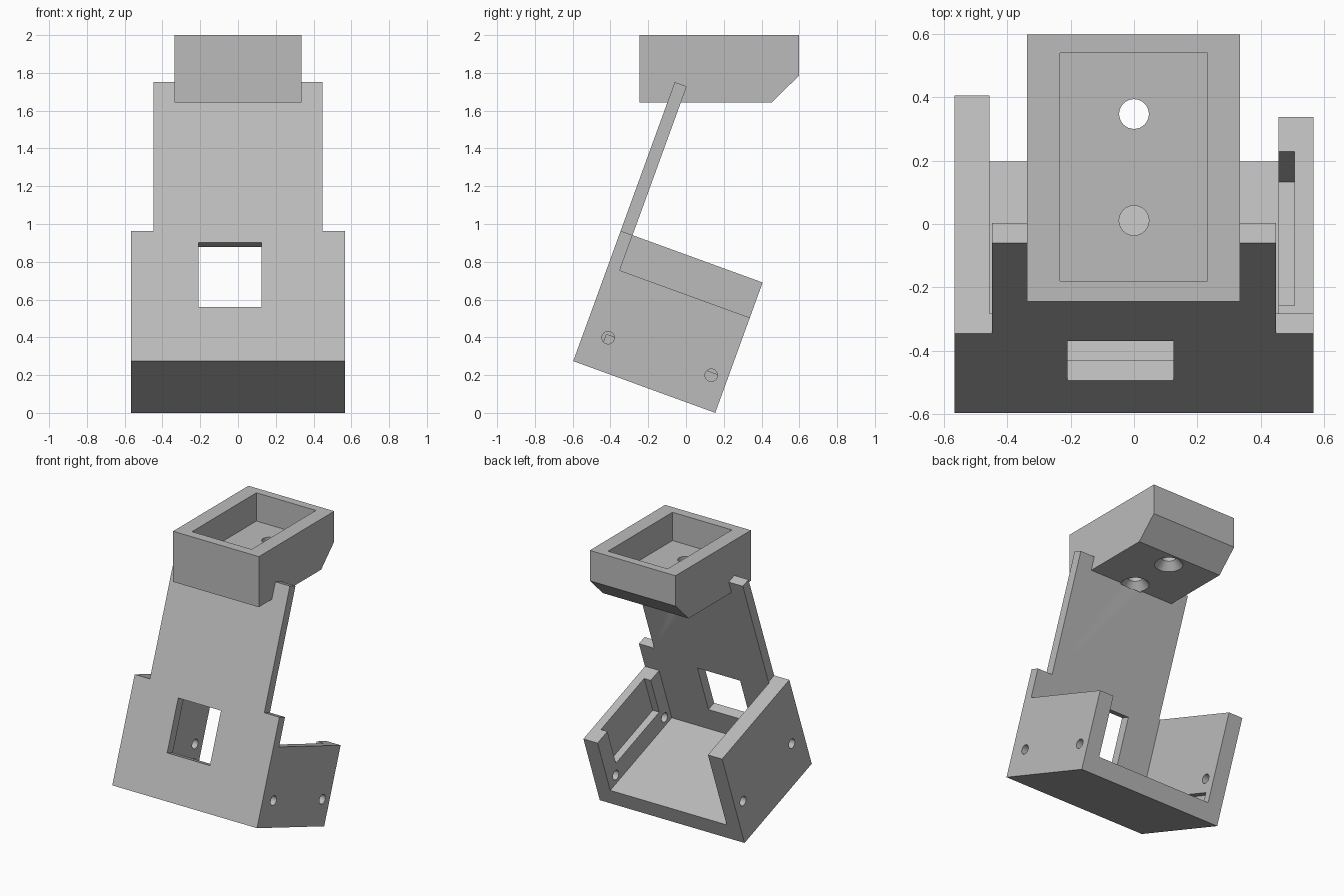
import bpy, bmesh, math
from mathutils import Matrix

cube = bpy.data.objects.get("Cube")
if cube:
    bpy.data.objects.remove(cube, do_unlink=True)

grey = bpy.data.materials.new("plain grey")
grey.use_nodes = True
grey.diffuse_color = (0.5, 0.5, 0.5, 1)
grey.node_tree.nodes["Principled BSDF"].inputs["Base Color"].default_value = (0.5, 0.5, 0.5, 1)

# Leaning frame shared by the bracket parts: local y runs back, local z runs up
LEAN = Matrix.Translation((0, -0.597, 0.274)) @ Matrix.Rotation(math.radians(-20), 4, 'X')
LEVEL = Matrix.Identity(4)
HALF, INNER, PLATE, FLOOR, DEPTH = 0.567, 0.456, 0.067, 0.122, 0.8
LOW, HIGH, TOP = 0.536, 0.734, 1.572


def finish(name, bm, frame):
    bmesh.ops.recalc_face_normals(bm, faces=bm.faces[:])
    mesh = bpy.data.meshes.new(name)
    bm.to_mesh(mesh)
    bm.free()
    mesh.transform(frame)
    mesh.materials.append(grey)
    obj = bpy.data.objects.new(name, mesh)
    bpy.context.collection.objects.link(obj)
    return obj


def prism(name, outline, axis, lo, hi, frame=LEVEL):
    """Extrude a 2D outline along x or y."""
    bm = bmesh.new()
    place = {'x': lambda a, b: (lo, a, b), 'y': lambda a, b: (a, lo, b)}[axis]
    face = bm.faces.new([bm.verts.new(place(a, b)) for a, b in outline])
    out = bmesh.ops.extrude_face_region(bm, geom=[face])
    shift = (hi - lo, 0, 0) if axis == 'x' else (0, hi - lo, 0)
    bmesh.ops.translate(bm, vec=shift, verts=[g for g in out['geom'] if isinstance(g, bmesh.types.BMVert)])
    return finish(name, bm, frame)


def box(name, x, y, z, frame=LEVEL):
    return prism(name, [(y[0], z[0]), (y[1], z[0]), (y[1], z[1]), (y[0], z[1])], 'x', *x, frame)


def rod(name, r1, r2, length, centre, axis='Z', frame=LEVEL):
    bm = bmesh.new()
    bmesh.ops.create_cone(bm, cap_ends=True, segments=32, radius1=r1, radius2=r2, depth=length)
    turn = Matrix.Rotation(math.pi / 2, 4, 'Y') if axis == 'X' else LEVEL
    return finish(name, bm, frame @ Matrix.Translation(centre) @ turn)


def cut(targets, cutters):
    for obj in targets:
        for c in cutters:
            c.hide_render = True
            mod = obj.modifiers.new("cut", 'BOOLEAN')
            mod.operation, mod.solver, mod.object = 'DIFFERENCE', 'EXACT', c
        bpy.context.view_layer.update()
        solid = obj.evaluated_get(bpy.context.evaluated_depsgraph_get())
        mesh = bpy.data.meshes.new_from_object(solid)
        obj.modifiers.clear()
        obj.data = mesh
    for c in cutters:
        bpy.data.objects.remove(c, do_unlink=True)


# Stepped front plate with a window
half_outline = [(HALF, 0), (HALF, HIGH), (0.448, HIGH), (0.448, TOP)]
outline = half_outline + [(-x, z) for x, z in reversed(half_outline)]
front_plate = prism("front_plate", outline, 'y', 0, PLATE, LEAN)
cut([front_plate], [box("window_cutter", (-0.21, 0.125), (-0.1, 0.2), (0.304, 0.667), LEAN)])

# Floor and the two side walls
box("floor", (-HALF, HALF), (PLATE, DEPTH), (0, FLOOR), LEAN)
left_wall = box("left_wall", (INNER, HALF), (PLATE, DEPTH), (FLOOR, LOW), LEAN)
right_wall = box("right_wall", (-HALF, -INNER), (PLATE, DEPTH), (FLOOR, HIGH), LEAN)


def screw_holes(side, height):
    return [rod("screw_cutter", 0.033, 0.033, 0.3, (side * 0.51, y, height), 'X', LEAN)
            for y in (0.131, 0.712)]


# Open pocket in the low wall, slim groove in the tall one, screw holes in both
pocket = box("pocket_cutter", (0.4, 0.507), (0.167, 0.683), (0.258, 0.7), LEAN)
groove = box("groove_cutter", (-0.5, -0.4), (0.117, 0.75), (FLOOR + 0.002, 0.193), LEAN)
cut([left_wall], [pocket] + screw_holes(1, 0.18))
cut([right_wall], [groove] + screw_holes(-1, 0.29))

# Tray head with a chamfered lower back edge and a recessed top
tray = prism("tray", [(-0.245, 1.642), (0.452, 1.642), (0.598, 1.785), (0.598, 2), (-0.245, 2)],
             'x', -0.337, 0.335)
cut([tray], [box("recess_cutter", (-0.234, 0.232), (-0.18, 0.54), (1.8, 2.2))])

# Countersunk mounting holes through the tray floor
holes = []
for y in (0.011, 0.347):
    holes.append(rod("hole_cutter", 0.047, 0.047, 0.26, (0, y, 1.74)))
    holes.append(rod("countersink_cutter", 0.098, 0.047, 0.06, (0, y, 1.664)))
cut([tray, front_plate], holes)

# Flat faces with smooth hole walls
for obj in bpy.context.scene.objects:
    obj.select_set(obj.type == 'MESH')
bpy.context.view_layer.objects.active = tray
bpy.ops.object.shade_smooth_by_angle(angle=math.radians(30))
